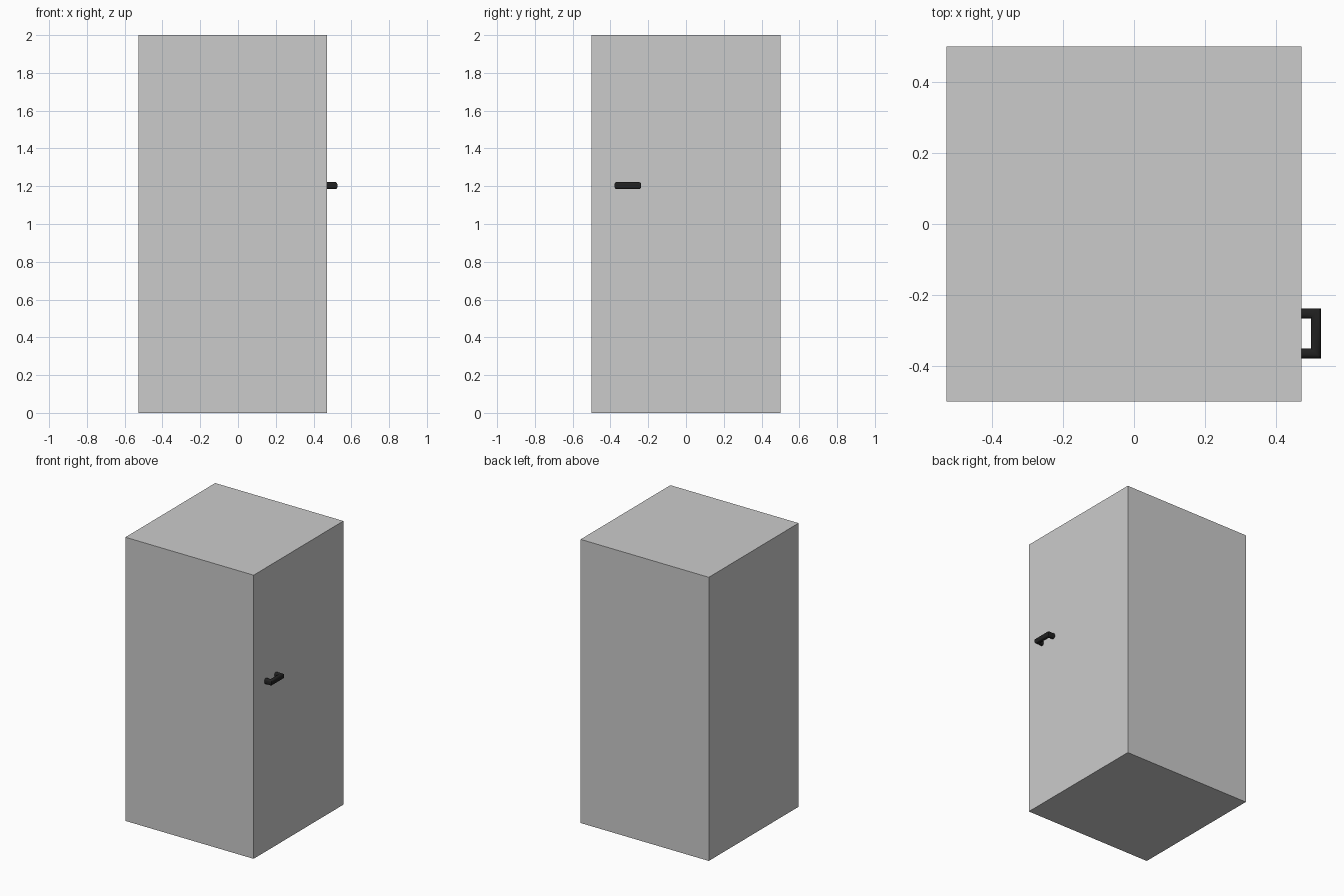
import bpy, bmesh
from math import sin, cos, radians

if "Cube" in bpy.data.objects:
    bpy.data.objects.remove(bpy.data.objects["Cube"])

FACE_X = 0.472          # side of the cabinet that carries the handle
HW, HH, R = 0.014, 0.019, 0.011   # handle section half width, half height, corner radius


def add_object(name, bm, color=None):
    bmesh.ops.recalc_face_normals(bm, faces=bm.faces)
    mesh = bpy.data.meshes.new(name)
    bm.to_mesh(mesh)
    bm.free()
    obj = bpy.data.objects.new(name, mesh)
    bpy.context.collection.objects.link(obj)
    if color:
        mat = bpy.data.materials.new(name + "_black")
        mat.diffuse_color = color
        mat.use_nodes = True
        mat.node_tree.nodes["Principled BSDF"].inputs["Base Color"].default_value = mat.diffuse_color
        mesh.materials.append(mat)
    return obj


# Cabinet body: plain tall box
bm = bmesh.new()
bmesh.ops.create_cube(bm, size=1)
for v in bm.verts:
    v.co.x += FACE_X - 0.5
    v.co.z = (v.co.z + 0.5) * 2
add_object("cabinet_body", bm)

# Handle section: rounded rectangle as (offset outward, height)
section = []
for sx, sz, start in ((1, 1, 0), (-1, 1, 90), (-1, -1, 180), (1, -1, 270)):
    for i in range(4):
        a = radians(start + 30 * i)
        section.append((sx * (HW - R) + R * cos(a), sz * (HH - R) + R * sin(a)))

# Handle: section swept along a U path with mitred corners
y0, y1, x_bar = -0.364, -0.252, 0.512
path = (  # x, y, and the mitre direction at each path point
    (FACE_X, y0, 0, -1), (x_bar, y0, 1, -1),
    (x_bar, y1, 1, 1), (FACE_X, y1, 0, 1),
)
bm = bmesh.new()
rings = [[bm.verts.new((x + dx * o, y + dy * o, 1.203 + h)) for o, h in section]
         for x, y, dx, dy in path]
n = len(section)
for a, b in zip(rings, rings[1:]):
    for i in range(n):
        j = (i + 1) % n
        bm.faces.new((a[i], a[j], b[j], b[i]))
bm.faces.new(rings[0])
bm.faces.new(rings[-1])
handle = add_object("door_handle", bm, (0.015, 0.015, 0.015, 1))

bpy.context.view_layer.objects.active = handle
handle.select_set(True)
bpy.ops.object.shade_smooth_by_angle(angle=radians(35))
